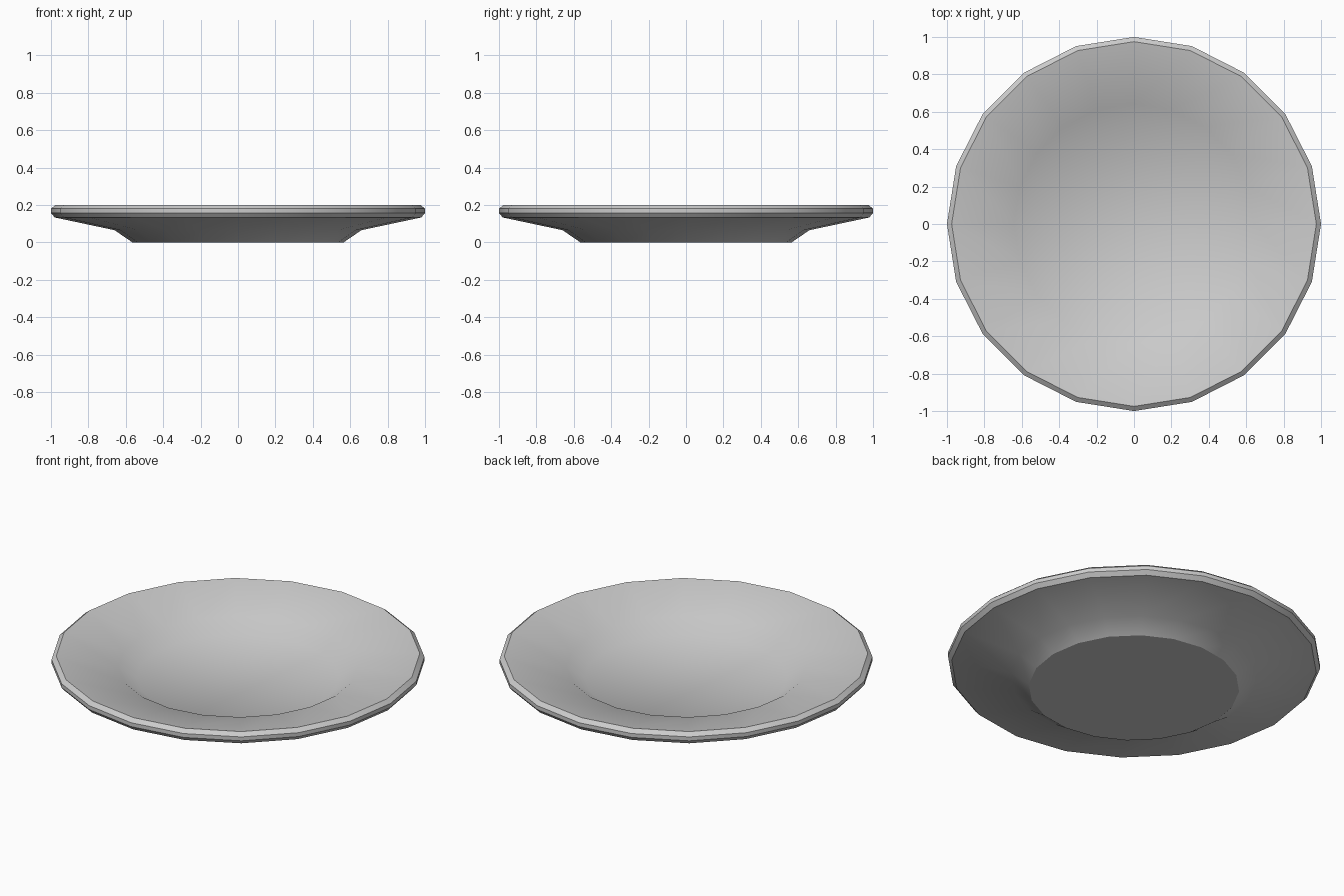
import bpy, bmesh, math

if "Cube" in bpy.data.objects:
    bpy.data.objects.remove(bpy.data.objects["Cube"])

SIDES = 20
# Profile (radius, height, sharp ring) from underside, round the rim, to the inside
PROFILE = [
    (0.565, 0.0, True), (0.66, 0.065, False), (0.98, 0.133, True),
    (1.0, 0.157, True), (1.0, 0.18, True), (0.975, 0.2, True),
    (0.642, 0.13, False), (0.545, 0.065, False),
]

bm = bmesh.new()

# Rings of the plate
rings = []
for r, z, sharp in PROFILE:
    rings.append([bm.verts.new((r * math.cos(2 * math.pi * i / SIDES),
                                r * math.sin(2 * math.pi * i / SIDES), z))
                  for i in range(SIDES)])

# Walls between rings
for a, b in zip(rings, rings[1:]):
    for i in range(SIDES):
        j = (i + 1) % SIDES
        bm.faces.new((a[i], a[j], b[j], b[i]))

# Flat foot and flat well
bm.faces.new(rings[0][::-1])
bm.faces.new(rings[-1])
bmesh.ops.recalc_face_normals(bm, faces=bm.faces[:])

# Smooth shading with crisp rim and foot
for f in bm.faces:
    f.smooth = True
for ring, (r, z, sharp) in zip(rings, PROFILE):
    if sharp:
        for i in range(SIDES):
            bm.edges.get((ring[i], ring[(i + 1) % SIDES])).smooth = False

mesh = bpy.data.meshes.new("plate")
bm.to_mesh(mesh)
bm.free()
plate = bpy.data.objects.new("plate", mesh)
bpy.context.collection.objects.link(plate)
